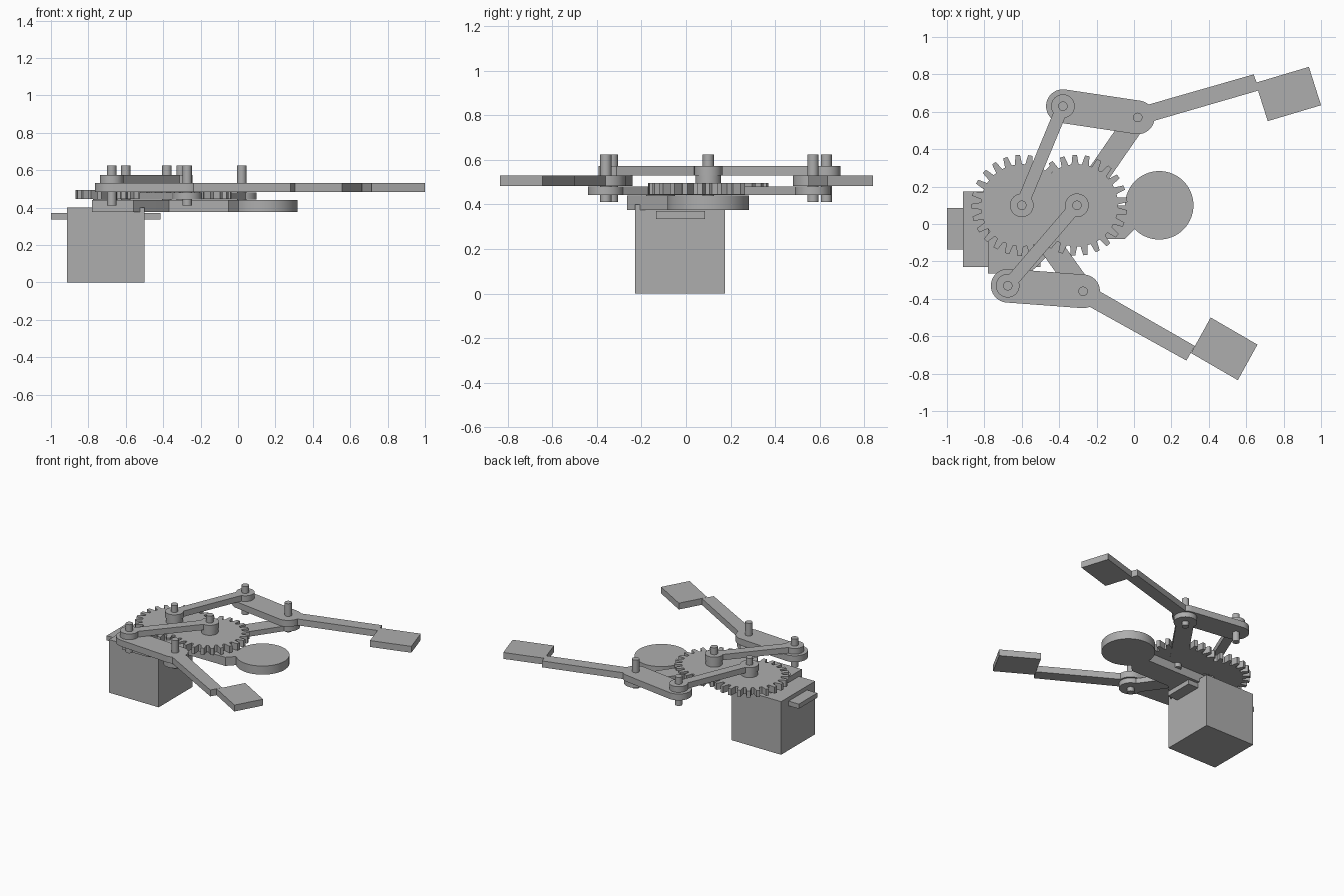
import bpy, bmesh
from math import cos, sin, pi, atan2, radians

cube = bpy.data.objects.get("Cube")
if cube:
    bpy.data.objects.remove(cube, do_unlink=True)

grey = bpy.data.materials.new("plain grey")
grey.use_nodes = True
grey.diffuse_color = (0.42, 0.42, 0.42, 1)
grey.node_tree.nodes["Principled BSDF"].inputs["Base Color"].default_value = grey.diffuse_color


def prism(name, points, z0, z1):
    """Extrude a counter-clockwise outline from z0 to z1."""
    bm = bmesh.new()
    face = bm.faces.new([bm.verts.new((x, y, z0)) for x, y in points])
    moved = bmesh.ops.extrude_face_region(bm, geom=[face])["geom"]
    bmesh.ops.translate(bm, vec=(0, 0, z1 - z0),
                        verts=[v for v in moved if isinstance(v, bmesh.types.BMVert)])
    bmesh.ops.recalc_face_normals(bm, faces=bm.faces)
    mesh = bpy.data.meshes.new(name)
    bm.to_mesh(mesh)
    bm.free()
    mesh.materials.append(grey)
    obj = bpy.data.objects.new(name, mesh)
    bpy.context.collection.objects.link(obj)
    bpy.ops.object.select_all(action="DESELECT")
    obj.select_set(True)
    bpy.context.view_layer.objects.active = obj
    bpy.ops.object.shade_smooth_by_angle(angle=radians(15))
    return obj


def arc(center, r, start, sweep, n):
    return [(center[0] + r * cos(start + sweep * i / n),
             center[1] + r * sin(start + sweep * i / n)) for i in range(n + 1)]


def disc(name, center, r, z0, z1, n=48):
    return prism(name, arc(center, r, 0, 2 * pi, n)[:-1], z0, z1)


def capsule(name, a, b, r, z0, z1):
    t = atan2(b[1] - a[1], b[0] - a[0])
    return prism(name, arc(a, r, t + pi / 2, pi, 24) + arc(b, r, t - pi / 2, pi, 24), z0, z1)


def bar(name, a, b, width, z0, z1):
    t = atan2(b[1] - a[1], b[0] - a[0])
    dx, dy = -sin(t) * width / 2, cos(t) * width / 2
    return prism(name, [(a[0] - dx, a[1] - dy), (b[0] - dx, b[1] - dy),
                        (b[0] + dx, b[1] + dy), (a[0] + dx, a[1] + dy)], z0, z1)


def box(name, x0, x1, y0, y1, z0, z1):
    return prism(name, [(x0, y0), (x1, y0), (x1, y1), (x0, y1)], z0, z1)


def gear(name, center, phase, teeth=25, root=0.22, tip=0.27):
    outline = []
    for i in range(teeth):
        a = phase + 2 * pi * i / teeth
        for offset, r in ((-0.085, root), (-0.045, tip), (0.045, tip), (0.085, root)):
            outline.append((center[0] + r * cos(a + offset), center[1] + r * sin(a + offset)))
    return prism(name, outline, 0.445, 0.495)


# Motor with its mounting tabs
box("motor_body", -0.915, -0.5, -0.23, 0.175, 0, 0.40)
box("motor_tabs", -1.0, -0.415, -0.135, 0.085, 0.335, 0.37)
disc("motor_horn", (-0.71, -0.115), 0.065, 0.40, 0.445)

# Base plate with round wrist disc
prism("base_plate", [(-0.78, -0.265), (-0.56, -0.265), (-0.42, -0.13), (-0.37, -0.08),
                     (-0.05, -0.08), (0.02, -0.01), (0.06, 0.10), (-0.78, 0.10)], 0.375, 0.44)
disc("wrist_disc", (0.135, 0.10), 0.183, 0.375, 0.44, 64)

# Two sides: hub, the hub holding the link, finger pivot, link joint
hub_left, hub_right = (-0.60, 0.10), (-0.305, 0.10)
sides = [("rear", hub_right, hub_left, (0.02, 0.57), (-0.38, 0.63), 94.6),
         ("front", hub_left, hub_right, (-0.272, -0.36), (-0.675, -0.33), -94.6)]
for side, hub, link_hub, pivot, joint, phase in sides:
    gear(side + "_gear", link_hub, radians(phase))
    bar(side + "_gear_arm", hub, pivot, 0.12, 0.442, 0.48)
    disc(side + "_arm_end", pivot, 0.08, 0.442, 0.48)
    # Swinging link with round ends
    bar(side + "_link", link_hub, joint, 0.068, 0.53, 0.573)
    for part, spot in (("inner", link_hub), ("outer", joint)):
        disc(f"{side}_link_{part}_end", spot, 0.063, 0.53, 0.573)
    disc(side + "_link_spacer", link_hub, 0.058, 0.495, 0.53)
    # Finger knuckle and the three pins
    capsule(side + "_finger_knuckle", joint, pivot, 0.09, 0.482, 0.53)
    for part, spot in (("hub", link_hub), ("pivot", pivot), ("joint", joint)):
        disc(f"{side}_{part}_pin", spot, 0.025, 0.41, 0.625, 32)

# Finger shafts and grip pads
prism("rear_finger_shaft", [(0.05, 0.535), (0.67, 0.715), (0.64, 0.80), (0.03, 0.625)], 0.482, 0.53)
prism("rear_finger_pad", [(0.715, 0.55), (1.0, 0.635), (0.935, 0.84), (0.65, 0.755)], 0.482, 0.53)
prism("front_finger_shaft", [(-0.26, -0.43), (0.28, -0.73), (0.325, -0.652), (-0.21, -0.345)], 0.482, 0.53)
prism("front_finger_pad", [(0.305, -0.69), (0.555, -0.835), (0.66, -0.645), (0.41, -0.50)], 0.482, 0.53)
